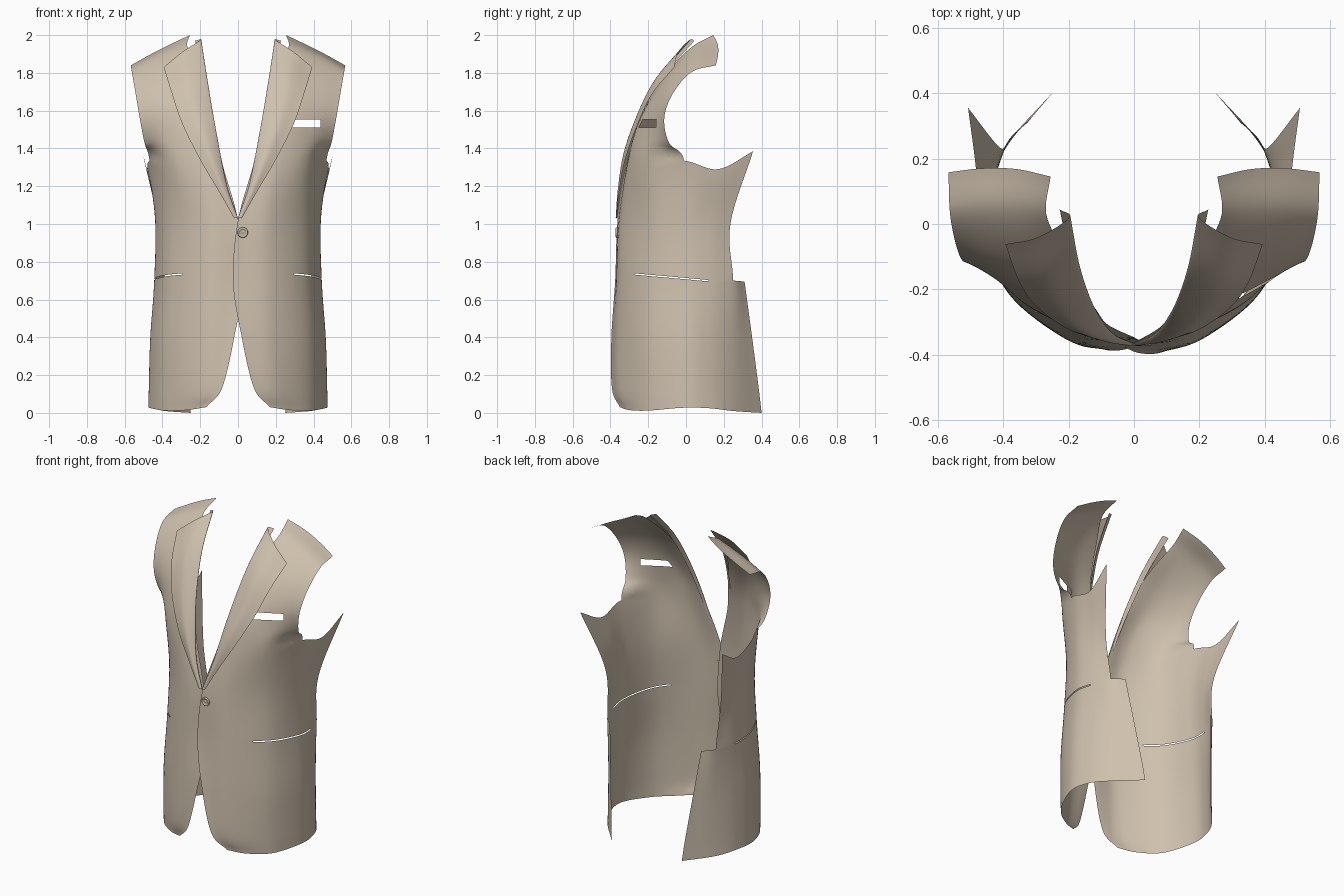
import bpy, bmesh, math
from mathutils import Vector as V

if "Cube" in bpy.data.objects:
    bpy.data.objects.remove(bpy.data.objects["Cube"])


def material(name, rgb):
    m = bpy.data.materials.new(name)
    m.diffuse_color = (*rgb, 1)
    m.use_nodes = True
    m.node_tree.nodes["Principled BSDF"].inputs["Base Color"].default_value = m.diffuse_color
    return m


TAN = material("tan_cloth", (0.62, 0.53, 0.42))
HORN = material("button_tan", (0.50, 0.43, 0.34))


def spline(pts, t):
    """Point on a Catmull-Rom curve through pts, t in 0..len-1."""
    if len(pts) == 2:
        return pts[0].lerp(pts[1], t)
    p = [2 * pts[0] - pts[1]] + pts + [2 * pts[-1] - pts[-2]]
    i = min(int(t), len(pts) - 2)
    f = t - i
    a, b, c, d = p[i:i + 4]
    return 0.5 * (2 * b + (c - a) * f + (2 * a - 5 * b + 4 * c - d) * f ** 2
                  + (3 * b - a - 3 * c + d) * f ** 3)


def loft(columns, n=8):
    """Surface through upright columns; shorter columns simply stop early."""
    columns = [[V(p) for p in c] for c in columns]
    bm = bmesh.new()
    last = None
    for r in range((len(columns[0]) - 1) * n + 1):
        t = r / n
        ctrl = [spline(c, t) for c in columns if t <= len(c) - 1]
        row = [bm.verts.new(spline(ctrl, k / n)) for k in range((len(ctrl) - 1) * n + 1)]
        if last:
            for k in range(len(row) - 1):
                bm.faces.new((last[k], last[k + 1], row[k + 1], row[k]))
        last = row
    return bm


def cut_slot(bm, centre, planes):
    """Cut along each plane near centre, then drop faces inside all of them."""
    centre = V(centre)
    for co, no in planes:
        faces = [f for f in bm.faces if (f.calc_center_median() - centre).length < 0.35]
        geom = faces + list({e for f in faces for e in f.edges}) + list({v for f in faces for v in f.verts})
        bmesh.ops.bisect_plane(bm, geom=geom, plane_co=co, plane_no=no, dist=1e-6)
    inside = [f for f in bm.faces if (f.calc_center_median() - centre).length < 0.35
              and all((f.calc_center_median() - V(co)).dot(V(no)) > 0 for co, no in planes)]
    bmesh.ops.delete(bm, geom=inside, context='FACES')


def finish(bm, name, mat, mirror=False):
    if mirror:
        for v in bm.verts:
            v.co.x = -v.co.x
        bmesh.ops.reverse_faces(bm, faces=bm.faces[:])
    me = bpy.data.meshes.new(name)
    bm.to_mesh(me)
    bm.free()
    for p in me.polygons:
        p.use_smooth = True
    me.materials.append(mat)
    ob = bpy.data.objects.new(name, me)
    bpy.context.collection.objects.link(ob)
    return ob


# Panel columns, hem to top: front edge and neck, two chest lines, armhole, side, back edge, vent
front_edge = [(.17, -.35, .03), (.085, -.392, .13), (.02, -.395, .4), (-.027, -.375, .70),
              (0, -.362, 1.02), (.08, -.315, 1.31), (.118, -.262, 1.5), (.17, -.185, 1.68),
              (.215, -.085, 1.82), (.268, .03, 1.937), (.255, .145, 2.0)]
chest_line = [(.27, -.30, .015), (.22, -.345, .13), (.19, -.355, .4), (.17, -.35, .70),
              (.17, -.335, 1.02), (.22, -.30, 1.31), (.25, -.262, 1.49), (.30, -.185, 1.65),
              (.335, -.085, 1.795), (.36, .04, 1.908), (.36, .168, 1.95)]
outer_line = [(.39, -.2, .012), (.385, -.21, .13), (.375, -.22, .4), (.355, -.215, .70),
              (.35, -.2, 1.02), (.37, -.21, 1.32), (.395, -.19, 1.46), (.42, -.155, 1.61),
              (.45, -.08, 1.745), (.465, .04, 1.862), (.465, .17, 1.897)]
armhole = [(.47, -.02, .027), (.468, -.02, .13), (.46, -.02, .4), (.437, -.02, .70),
           (.432, -.02, 1.02), (.468, -.01, 1.335), (.495, -.09, 1.43), (.52, -.115, 1.56),
           (.542, -.07, 1.69), (.562, .03, 1.805), (.567, .158, 1.84)]
side_line = [(.455, .12, .025), (.452, .12, .13), (.445, .12, .4), (.433, .12, .70),
             (.432, .12, 1.02), (.483, .17, 1.29)]
back_edge = [(.385, .25, .01), (.382, .25, .13), (.38, .25, .4), (.387, .25, .70),
             (.412, .235, 1.0), (.507, .355, 1.385)]
vent_edge = [(.25, .40, 0), (.262, .385, .13), (.292, .35, .4), (.325, .31, .695)]

for side, mirror in (("left", False), ("right", True)):
    bm = loft([front_edge, chest_line, outer_line, armhole, side_line, back_edge, vent_edge])
    # hip pocket slit
    mid = (.42, -.075, .718)
    cut_slot(bm, mid, [((0, -.27, 0), (0, 1, 0)), ((0, .12, 0), (0, -1, 0)),
                       ((0, -.075, .714), (0, .09, 1)), ((0, -.075, .721), (0, -.09, -1))])
    if mirror:
        # under-lapping front sits slightly behind the other
        for v in bm.verts:
            v.co.y += .016 * max(0, 1 - abs(v.co.x) / .15)
    else:
        # breast pocket opening
        cut_slot(bm, (.36, -.21, 1.53), [((.27, 0, 1.51), (1, 0, -.5)), ((.437, 0, 0), (-1, 0, 0)),
                                         ((0, 0, 1.51), (0, 0, 1)), ((0, 0, 1.552), (0, 0, -1))])
    finish(bm, side + "_front_panel", TAN, mirror)

    # lapel: rolled inner edge, raised middle, outer edge
    roll = [(0, -.366, 1.03), (.058, -.342, 1.2), (.10, -.297, 1.4), (.137, -.228, 1.6),
            (.17, -.125, 1.8), (.197, .02, 1.975)]
    outer = [(.02, -.37, 1.03), (.10, -.354, 1.17), (.20, -.322, 1.34), (.295, -.255, 1.53),
             (.35, -.178, 1.69), (.393, -.062, 1.83)]
    under = [V(p) + V((.03, .024, -.005)) * (.2 + .16 * i) for i, p in enumerate(roll)]
    middle = [(V(a) + V(b)) / 2 + V((0, -.02, .008)) * min(1, .2 + .4 * i)
              for i, (a, b) in enumerate(zip(roll, outer))]
    finish(loft([under, roll, middle, outer]), side + "_lapel", TAN, mirror)

# Button: turned profile with rim and dished middle
profile = [(.027, 0), (.028, .006), (.024, .011), (.019, .010), (.016, .005), (.007, .005), (.004, .008), (.0005, .008)]
bm = bmesh.new()
rings = [[bm.verts.new((.025 + r * math.cos(a), -.362 - h, .955 + r * math.sin(a)))
          for a in (math.tau * k / 24 for k in range(24))] for r, h in profile]
for a, b in zip(rings, rings[1:]):
    for k in range(24):
        bm.faces.new((a[k], a[(k + 1) % 24], b[(k + 1) % 24], b[k]))
bm.faces.new(rings[-1])
finish(bm, "button", HORN)
